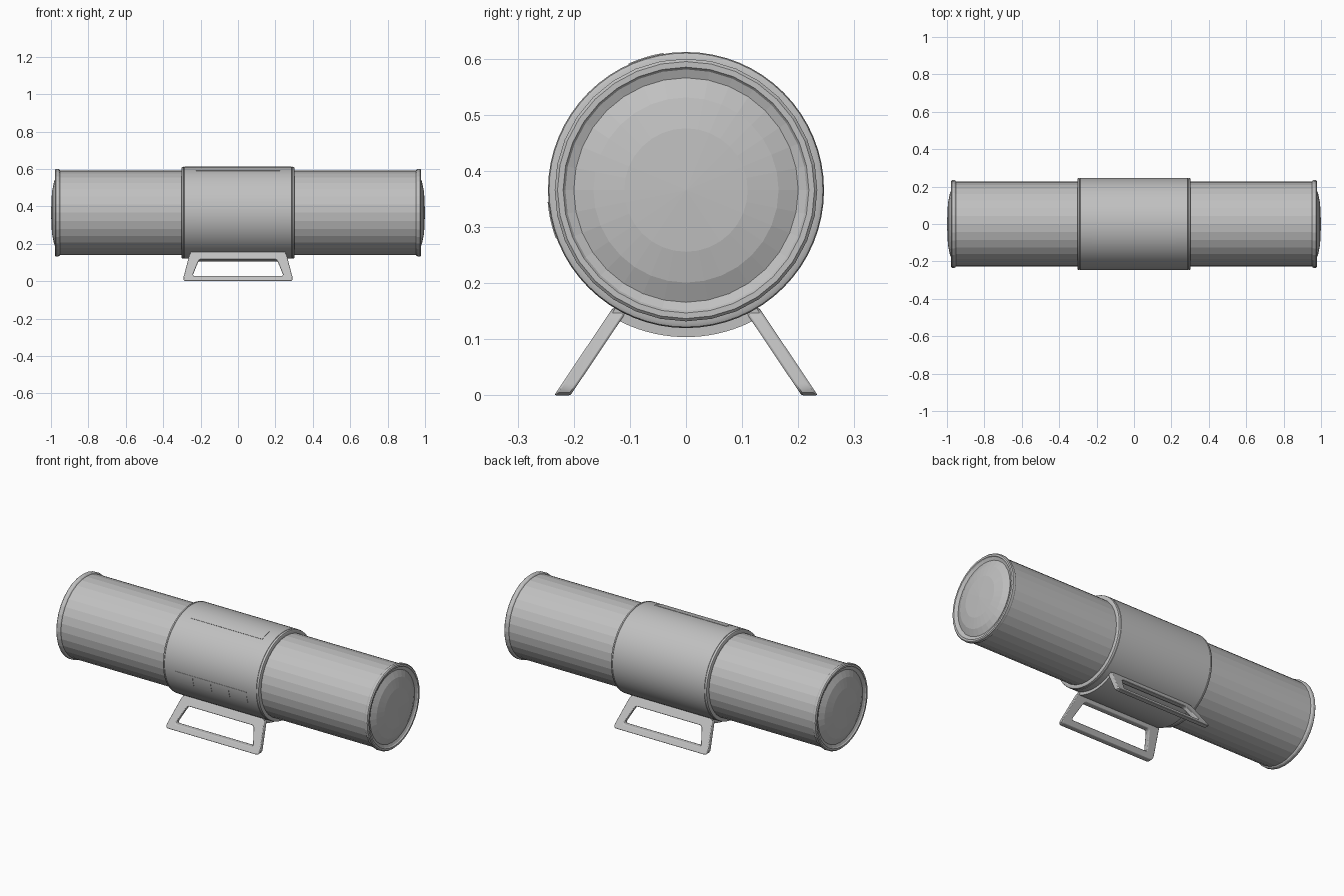
import bpy, bmesh, math
from mathutils import Vector

cube = bpy.data.objects.get("Cube")
if cube:
    bpy.data.objects.remove(cube, do_unlink=True)

AXIS_Z = 0.366
SLEEVE_R = 0.246

grey = bpy.data.materials.new("plain grey")
grey.use_nodes = True
colour = (0.53, 0.53, 0.53, 1)
grey.diffuse_color = colour
grey.node_tree.nodes["Principled BSDF"].inputs["Base Color"].default_value = colour


def finish(name, bm, smooth=None):
    bmesh.ops.recalc_face_normals(bm, faces=bm.faces)
    mesh = bpy.data.meshes.new(name)
    bm.to_mesh(mesh)
    bm.free()
    mesh.materials.append(grey)
    obj = bpy.data.objects.new(name, mesh)
    bpy.context.collection.objects.link(obj)
    if smooth:
        bpy.ops.object.select_all(action='DESELECT')
        obj.select_set(True)
        bpy.context.view_layer.objects.active = obj
        bpy.ops.object.shade_smooth_by_angle(angle=math.radians(smooth))
    return obj


def around(x, r, a):
    """Point at angle a from the top, turning towards the front."""
    return Vector((x, -r * math.sin(a), AXIS_Z + r * math.cos(a)))


def lathe(name, profile, sides, smooth=None):
    """Spin a profile of (x, radius) around the long axis."""
    bm = bmesh.new()
    rings = []
    for x, r in profile:
        n = sides if r else 1
        rings.append([bm.verts.new(around(x, r, math.tau * i / sides)) for i in range(n)])
    for a, b in zip(rings, rings[1:]):
        for i in range(sides):
            j = (i + 1) % sides
            corners = [a[i % len(a)], a[j % len(a)], b[j % len(b)], b[i % len(b)]]
            bm.faces.new(list(dict.fromkeys(corners)))
    return finish(name, bm, smooth)


def mirrored(half):
    return [(-x, r) for x, r in half] + half[::-1]


def curved_plate(name, x0, x1, a0, a1, r0, r1, steps=12):
    """A bent plate hugging the barrel."""
    bm = bmesh.new()
    rows = []
    for i in range(steps + 1):
        a = a0 + (a1 - a0) * i / steps
        rows.append([bm.verts.new(around(x, r, a))
                     for x, r in ((x0, r0), (x1, r0), (x1, r1), (x0, r1))])
    for p, q in zip(rows, rows[1:]):
        for k in range(4):
            m = (k + 1) % 4
            bm.faces.new((p[k], p[m], q[m], q[k]))
    bm.faces.new(rows[0])
    bm.faces.new(rows[-1])
    return finish(name, bm, 30)


def rounded(corners, radius, steps=4):
    """Outline with each corner replaced by a small curve."""
    points = []
    for i, c in enumerate(corners):
        c = Vector(c)
        p = c + (Vector(corners[i - 1]) - c).normalized() * radius
        q = c + (Vector(corners[(i + 1) % len(corners)]) - c).normalized() * radius
        for s in range(steps + 1):
            t = s / steps
            points.append(p * (1 - t) ** 2 + c * 2 * t * (1 - t) + q * t ** 2)
    return points


def trapezoid(low, high, z0, z1):
    return [(-low, z0), (low, z0), (high, z1), (-high, z1)]


# Barrel with flanged ends, recessed grooves and domed speaker caps
barrel = [(1.0, 0), (0.995, 0.11), (0.984, 0.165), (0.968, 0.2), (0.974, 0.215),
          (0.979, 0.219), (0.979, 0.229), (0.974, 0.234), (0.961, 0.234),
          (0.955, 0.231), (0.952, 0.226)]
lathe("barrel", mirrored(barrel), 32)

# Middle sleeve with softened ends and a fine seam near each end
sleeve = [(0.303, 0.222), (0.303, 0.238), (0.3, 0.244), (0.294, SLEEVE_R),
          (0.291, SLEEVE_R), (0.29, 0.244), (0.288, 0.244), (0.287, SLEEVE_R)]
lathe("sleeve", mirrored(sleeve), 64, 30)

# Display panel and a row of four buttons on the front
curved_plate("display_panel", -0.225, 0.225, 0.163, 0.43, 0.243, 0.2475)
for i in range(4):
    left = -0.225 + i * 0.1125
    curved_plate(f"button_{i + 1}", left + 0.001, left + 0.1115, 1.656, 1.928, 0.243, 0.2475)

# Curved cradle under the sleeve
curved_plate("cradle", -0.255, 0.255, math.pi - 0.54, math.pi + 0.54, 0.244, 0.262, 20)

# Splayed open frame legs
outer = rounded(trapezoid(0.297, 0.256, 0, 0.156), 0.022)
inner = rounded(trapezoid(0.244, 0.207, 0.027, 0.116), 0.014)
for name, side in (("front_leg", -1), ("back_leg", 1)):
    bm = bmesh.new()
    loops = []
    for outline, depth in ((outer, 0), (inner, 0), (inner, 0.029), (outer, 0.029)):
        loops.append([bm.verts.new((x, side * (0.235 - 0.67 * z - depth), z))
                      for x, z in outline])
    for k, a in enumerate(loops):
        b = loops[(k + 1) % len(loops)]
        for i in range(len(a)):
            j = (i + 1) % len(a)
            bm.faces.new((a[i], a[j], b[j], b[i]))
    leg = finish(name, bm, 35)
    bevel = leg.modifiers.new("soft_edges", 'BEVEL')
    bevel.width = 0.004
    bevel.segments = 2
    bevel.limit_method = 'ANGLE'
    bevel.angle_limit = math.radians(40)
